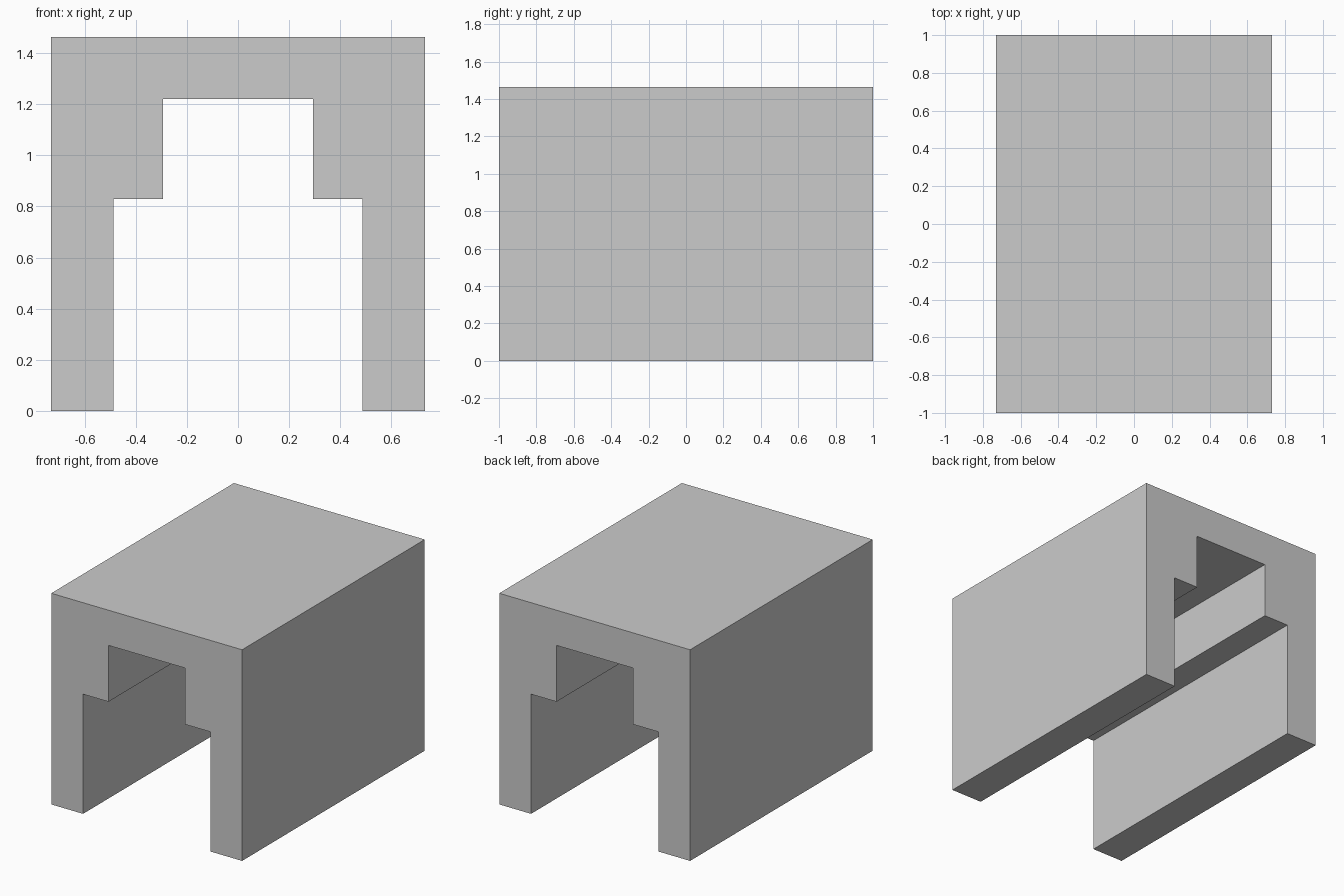
import bpy
import bmesh

cube = bpy.data.objects.get("Cube")
if cube:
    bpy.data.objects.remove(cube, do_unlink=True)

# Plain grey material
grey = bpy.data.materials.new("plain_grey")
grey.use_nodes = True
colour = (0.6, 0.6, 0.6, 1)
grey.diffuse_color = colour
grey.node_tree.nodes["Principled BSDF"].inputs["Base Color"].default_value = colour

# Half of the stepped arch profile, mirrored to close the outline
UNIT = 1 / 4.1
half = [(3, 6), (3, 0), (2, 0), (2, 3.4), (1.2, 3.4), (1.2, 5)]
outline = half + [(-x, z) for x, z in reversed(half)]

# Extrude the profile along the length of the tunnel
bm = bmesh.new()
front = bm.faces.new([bm.verts.new((x * UNIT, -1, z * UNIT)) for x, z in outline])
extruded = bmesh.ops.extrude_face_region(bm, geom=[front], use_keep_orig=True)
back_verts = [v for v in extruded["geom"] if isinstance(v, bmesh.types.BMVert)]
bmesh.ops.translate(bm, vec=(0, 2, 0), verts=back_verts)
bmesh.ops.recalc_face_normals(bm, faces=bm.faces)

mesh = bpy.data.meshes.new("stepped_tunnel")
bm.to_mesh(mesh)
bm.free()
mesh.materials.append(grey)
tunnel = bpy.data.objects.new("stepped_tunnel", mesh)
bpy.context.collection.objects.link(tunnel)
